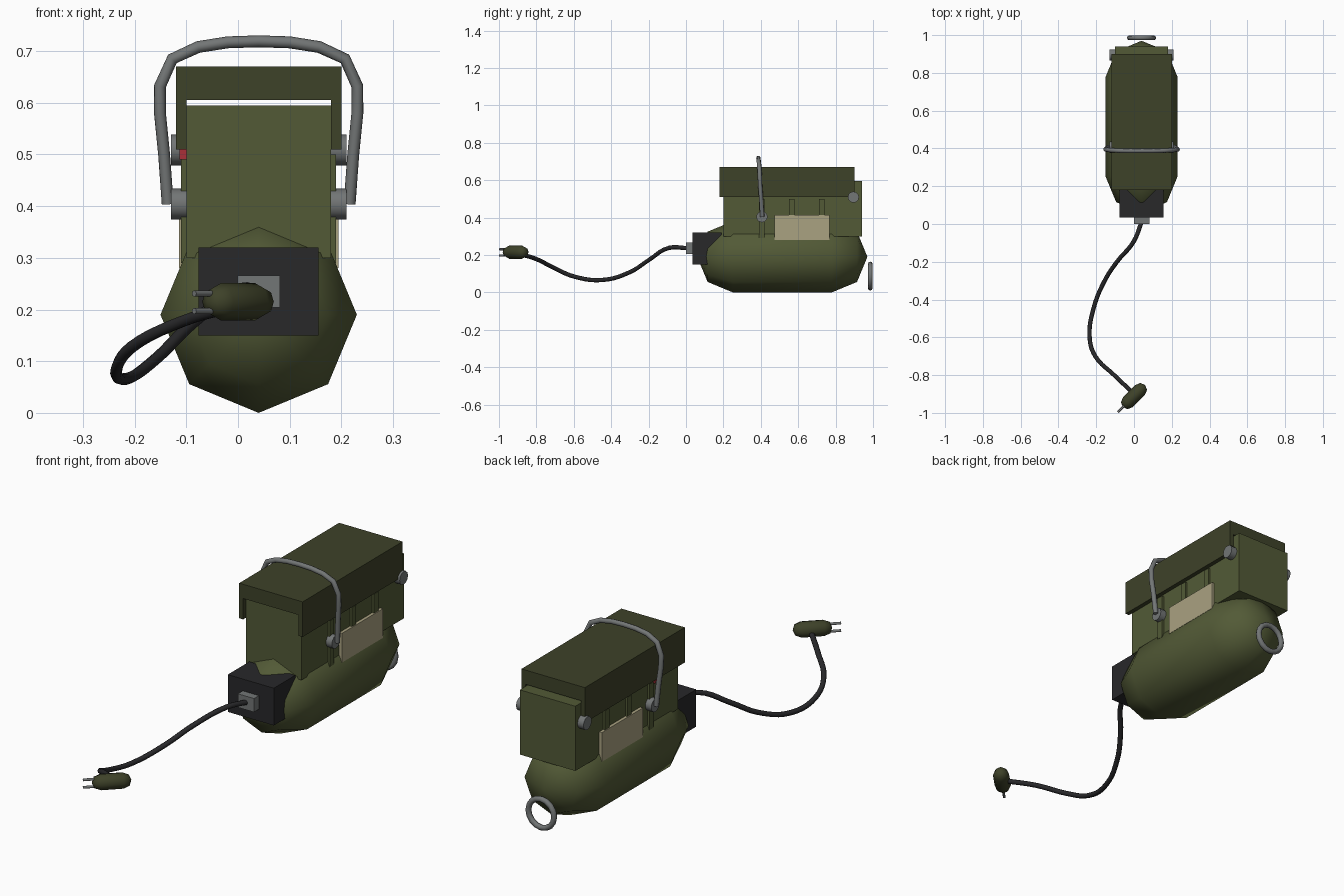
import bpy, bmesh, math
from mathutils import Vector

if "Cube" in bpy.data.objects:
    bpy.data.objects.remove(bpy.data.objects["Cube"])

CX = 0.04  # centre line of the unit


def material(name, r, g, b):
    m = bpy.data.materials.new(name)
    m.diffuse_color = (r, g, b, 1)
    m.use_nodes = True
    m.node_tree.nodes["Principled BSDF"].inputs["Base Color"].default_value = m.diffuse_color
    return m


OLIVE = material("olive", 0.085, 0.102, 0.037)
DARK = material("dark_olive", 0.048, 0.054, 0.022)
BLACK = material("black", 0.021, 0.021, 0.023)
STEEL = material("steel", 0.17, 0.18, 0.18)
CREAM = material("cream", 0.40, 0.36, 0.22)
RED = material("red", 0.40, 0.03, 0.04)


def finish(name, bm, mat, smooth=None):
    bmesh.ops.recalc_face_normals(bm, faces=bm.faces)
    me = bpy.data.meshes.new(name)
    bm.to_mesh(me)
    bm.free()
    me.materials.append(mat)
    ob = bpy.data.objects.new(name, me)
    bpy.context.collection.objects.link(ob)
    if smooth:
        select(ob)
        bpy.ops.object.shade_smooth_by_angle(angle=math.radians(smooth))
    return ob


def select(ob):
    bpy.ops.object.select_all(action='DESELECT')
    ob.select_set(True)
    bpy.context.view_layer.objects.active = ob


def box(name, x, y, z, mat):
    bm = bmesh.new()
    bmesh.ops.create_cube(bm, size=1)
    for v in bm.verts:
        v.co = [(a + b) / 2 + c * (b - a) for (a, b), c in zip((x, y, z), v.co)]
    return finish(name, bm, mat)


def lathe(name, profile, centre, axis, mat, sides=8, smooth=60):
    """Spin (radius, offset) points round an axis; radius 0 ends in a pole."""
    axis = Vector(axis).normalized()
    up = Vector((0, 0, 1))
    side = axis.cross(up)
    bm = bmesh.new()
    rings = []
    for r, d in profile:
        pts = [0] if r == 0 else range(sides)
        rings.append([bm.verts.new(Vector(centre) + axis * d + r * (
            up * math.cos(i * math.tau / sides) + side * math.sin(i * math.tau / sides))) for i in pts])
    for a, b in zip(rings, rings[1:]):
        for i in range(sides):
            j = (i + 1) % sides
            quad = [a[i % len(a)], a[j % len(a)], b[j % len(b)], b[i % len(b)]]
            bm.faces.new(list(dict.fromkeys(quad)))
    for ring in (rings[0], rings[-1]):
        if len(ring) > 1:
            bm.faces.new(ring)
    return finish(name, bm, mat, smooth)


def capsule(name, r, half, centre, axis, mat):
    k = r * math.sqrt(0.5)
    right = [(r, half - r), (k, half - r + k), (0, half)]
    return lathe(name, [(a, -d) for a, d in reversed(right)] + right, centre, axis, mat)


def tube(name, points, radius, mat, curved):
    cu = bpy.data.curves.new(name, 'CURVE')
    cu.dimensions = '3D'
    cu.bevel_depth = radius
    cu.bevel_resolution = 2
    cu.resolution_u = 5
    cu.use_fill_caps = True
    sp = cu.splines.new('BEZIER' if curved else 'POLY')
    pts = sp.bezier_points if curved else sp.points
    pts.add(len(points) - 1)
    for p, co in zip(pts, points):
        if curved:
            p.co = co
            p.handle_left_type = p.handle_right_type = 'AUTO'
        else:
            p.co = (*co, 1)
    cu.materials.append(mat)
    ob = bpy.data.objects.new(name, cu)
    bpy.context.collection.objects.link(ob)
    select(ob)
    bpy.ops.object.convert(target='MESH')
    bpy.ops.object.shade_smooth_by_angle(angle=math.radians(60))


# Lower tank and upper case
capsule("tank", 0.19, 0.455, (CX, 0.515, 0.19), (0, 1, 0), OLIVE)
box("case", (CX - 0.14, CX + 0.14), (0.2, 0.94), (0.3, 0.595), OLIVE)

# Channel-shaped lid, open at both ends
bm = bmesh.new()
outline = [(-0.16, 0.51), (-0.16, 0.67), (0.16, 0.67), (0.16, 0.51),
           (0.14, 0.51), (0.14, 0.605), (-0.14, 0.605), (-0.14, 0.51)]
f = bm.faces.new([bm.verts.new((CX + x, 0.18, z)) for x, z in outline])
ext = bmesh.ops.extrude_face_region(bm, geom=[f], use_keep_orig=True)
bmesh.ops.translate(bm, vec=(0, 0.72, 0), verts=[g for g in ext["geom"] if isinstance(g, bmesh.types.BMVert)])
finish("lid", bm, DARK)

# Ribs, plates, hinges and handle pivots on both sides
for s, side in ((-1, "left"), (1, "right")):
    for i in range(3):
        y = 0.405 + 0.16 * i
        box(f"rib_{side}_{i + 1}", sorted((CX + s * 0.135, CX + s * 0.15)),
            (y - 0.015, y + 0.015), (0.29, 0.5), OLIVE)
    box(f"plate_{side}", sorted((CX + s * 0.135, CX + s * 0.154)), (0.472, 0.768), (0.28, 0.413), CREAM)
    for part, y, z in (("hinge", 0.895, 0.509), ("pivot", 0.406, 0.404)):
        lathe(f"{part}_{side}", [(0.03, -0.017), (0.03, 0.017)],
              (CX + s * 0.153, y, z), (1, 0.0001, 0), STEEL, 12, 40)

# Red switch on the left side
box("switch", (-0.113, -0.097), (0.355, 0.385), (0.49, 0.511), RED)

# Carrying handle
half = [(0.176, 0.408, 0.404), (0.183, 0.402, 0.5), (0.191, 0.396, 0.58), (0.191, 0.394, 0.632),
        (0.167, 0.391, 0.685), (0.117, 0.388, 0.708), (0.06, 0.387, 0.717)]
path = [(CX - x, y, z) for x, y, z in half] + [(CX, 0.387, 0.719)]
path += [(CX + x, y, z) for x, y, z in reversed(half)]
tube("handle", path, 0.0115, STEEL, False)

# Front block and cable socket
box("front_block", (CX - 0.116, CX + 0.116), (0.035, 0.19), (0.15, 0.32), BLACK)
box("cable_socket", (CX - 0.041, CX + 0.041), (0, 0.05), (0.204, 0.266), STEEL)

# Trailing cable
tube("cable", [(0.04, 0.01, 0.236), (0.0, -0.09, 0.238), (-0.09, -0.2, 0.172), (-0.155, -0.3, 0.108),
               (-0.215, -0.45, 0.066), (-0.235, -0.6, 0.085), (-0.205, -0.7, 0.128),
               (-0.105, -0.8, 0.178), (-0.01, -0.89, 0.205)], 0.0115, BLACK, True)

# Plug with two stacked prongs
d = Vector((-1, -1, 0)).normalized()
c = Vector((0, -0.911, 0.215))
capsule("plug", 0.036, 0.083, c, d, DARK)
for n, dz in (("upper", 0.016), ("lower", -0.018)):
    lathe(f"prong_{n}", [(0.006, 0.05), (0.006, 0.12)], c + Vector((0, 0, dz)), d, STEEL, 8, 60)

# Rear pull ring
bm = bmesh.new()
N, M = 16, 8
g = [[bm.verts.new((CX + (0.065 + 0.0125 * math.cos(b)) * math.cos(a), 0.9855 + 0.0125 * math.sin(b),
                    0.087 + (0.065 + 0.0125 * math.cos(b)) * math.sin(a)))
      for b in (math.tau * j / M for j in range(M))] for a in (math.tau * i / N for i in range(N))]
for i in range(N):
    for j in range(M):
        bm.faces.new((g[i][j], g[(i + 1) % N][j], g[(i + 1) % N][(j + 1) % M], g[i][(j + 1) % M]))
finish("rear_ring", bm, STEEL, 60)
